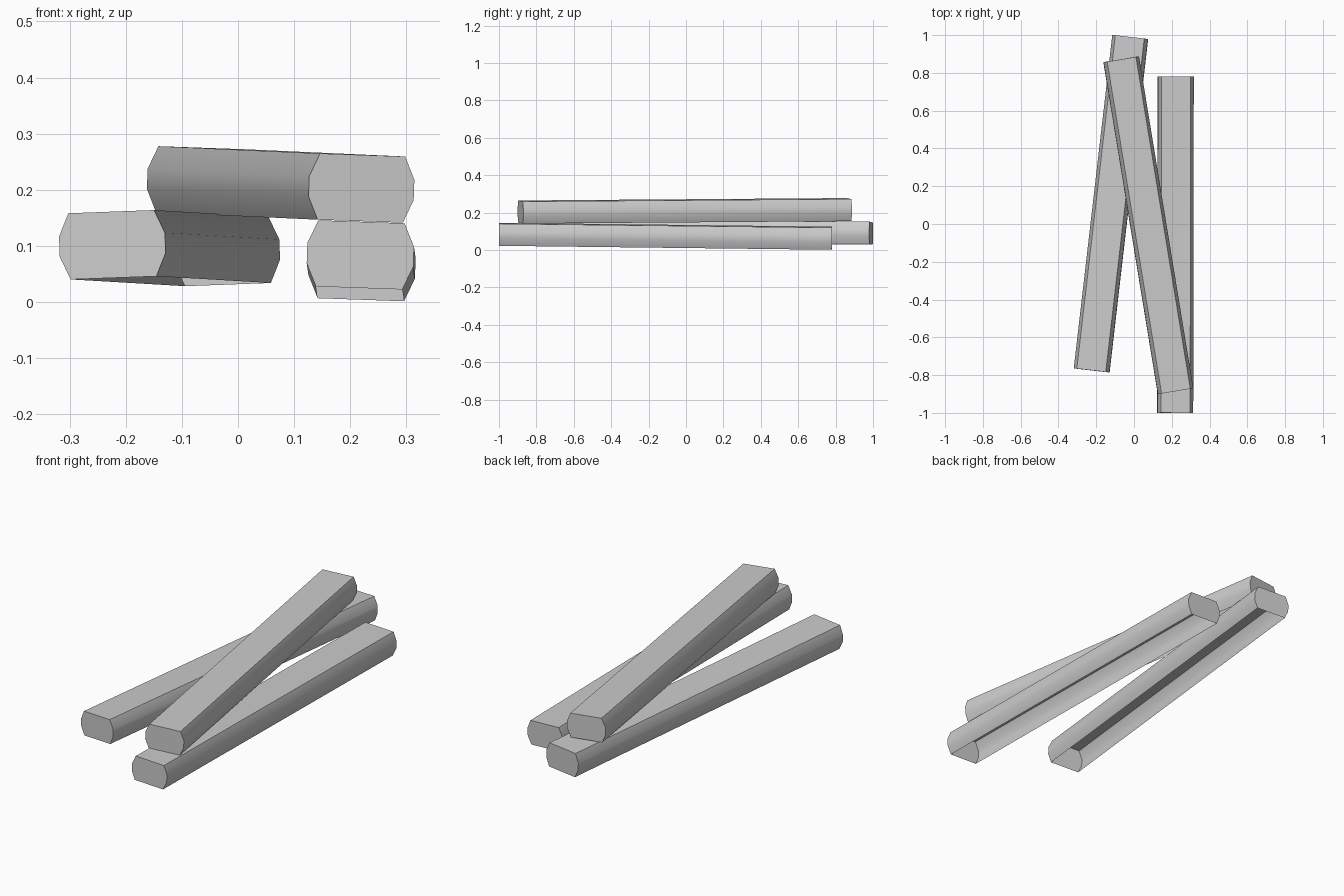
import bpy, bmesh, math
from mathutils import Matrix, Vector

cube = bpy.data.objects.get("Cube")
if cube:
    bpy.data.objects.remove(cube, do_unlink=True)

# Material
grey = bpy.data.materials.new("plain_grey")
grey.use_nodes = True
colour = (0.6, 0.6, 0.6, 1)
grey.diffuse_color = colour
grey.node_tree.nodes["Principled BSDF"].inputs["Base Color"].default_value = colour

# Beam section: flat top, bulging sides, open underside
right_side = [(0.077, -0.059), (0.095, -0.018), (0.095, 0.018), (0.077, 0.059)]
section = right_side + [(-x, z) for x, z in reversed(right_side)]


def beam(name, front, back, roll):
    """Beam between two end centres, rolled about its own length."""
    front, back = Vector(front), Vector(back)
    half = (back - front).length / 2
    along = (back - front).normalized()
    across = along.cross(Vector((0, 0, 1))).normalized()
    up = across.cross(along)

    bm = bmesh.new()
    ends = [[bm.verts.new((x, y, z)) for x, z in section] for y in (-half, half)]
    a, b = ends
    for i in range(len(section) - 1):
        bm.faces.new((a[i], b[i], b[i + 1], a[i + 1]))
    bm.faces.new(a)
    bm.faces.new(list(reversed(b)))
    bmesh.ops.recalc_face_normals(bm, faces=bm.faces)
    mesh = bpy.data.meshes.new(name)
    bm.to_mesh(mesh)
    bm.free()
    mesh.materials.append(grey)

    obj = bpy.data.objects.new(name, mesh)
    bpy.context.collection.objects.link(obj)
    axes = Matrix((across, along, up)).transposed().to_4x4()
    obj.matrix_world = (Matrix.Translation((front + back) / 2) @ axes
                        @ Matrix.Rotation(roll, 4, "Y"))

    # Smooth bulging sides, sharp long edges and ends
    bpy.ops.object.select_all(action="DESELECT")
    obj.select_set(True)
    bpy.context.view_layer.objects.active = obj
    bpy.ops.object.shade_smooth_by_angle(angle=math.radians(40))


# Two beams on the ground and one lying across them
beam("left_beam", (0.218, -1.0, 0.084), (0.221, 0.78, 0.063), 0.035)
beam("right_beam", (-0.224, -0.775, 0.102), (-0.020, 0.99, 0.090), -0.037)
beam("top_beam", (0.220, -0.885, 0.203), (-0.068, 0.872, 0.216), 0.035)
